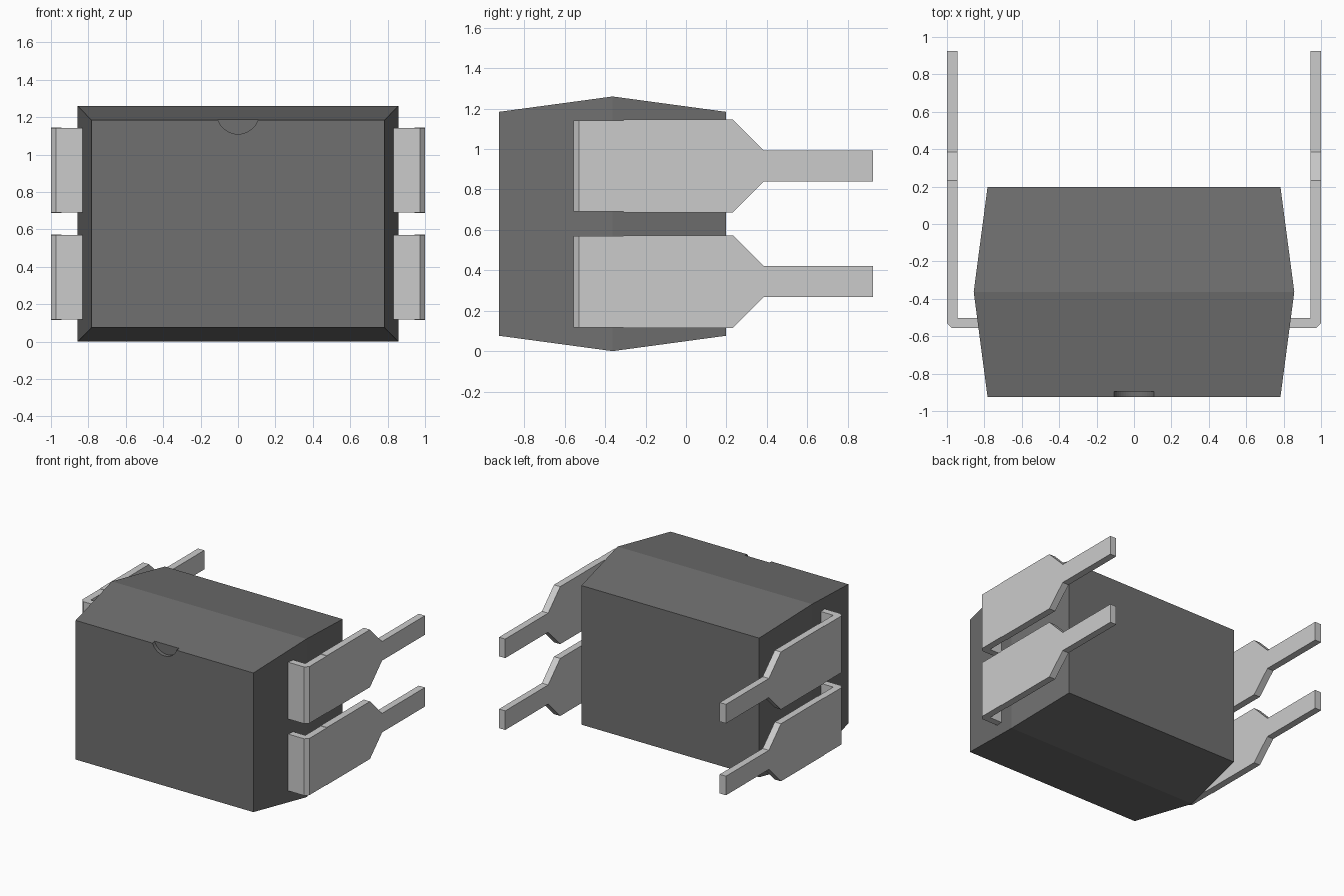
import bpy, bmesh, math

if "Cube" in bpy.data.objects:
    bpy.data.objects.remove(bpy.data.objects["Cube"])

MID_Z = 0.63
dark = bpy.data.materials.new("dark_plastic")
dark.diffuse_color = (0.16, 0.16, 0.16, 1)
dark.use_nodes = True
dark.node_tree.nodes["Principled BSDF"].inputs["Base Color"].default_value = dark.diffuse_color


def loft(name, rings):
    """Join equal-sized rings of points into a closed solid."""
    bm = bmesh.new()
    loops = [[bm.verts.new(p) for p in ring] for ring in rings]
    n = len(loops[0])
    for a, b in zip(loops, loops[1:]):
        for i in range(n):
            j = (i + 1) % n
            bm.faces.new((a[i], a[j], b[j], b[i]))
    bm.faces.new(loops[0])
    bm.faces.new(loops[-1])
    bmesh.ops.remove_doubles(bm, verts=bm.verts, dist=1e-5)
    bmesh.ops.recalc_face_normals(bm, faces=bm.faces)
    mesh = bpy.data.meshes.new(name)
    bm.to_mesh(mesh)
    bm.free()
    obj = bpy.data.objects.new(name, mesh)
    bpy.context.collection.objects.link(obj)
    return obj


# Package body: rectangular sections along y, widest at the parting line
def section(y, hx, hz):
    return [(sx * hx, y, MID_Z + sz * hz) for sx, sz in ((-1, -1), (1, -1), (1, 1), (-1, 1))]


body = loft("package_body", [section(-0.925, 0.783, 0.554),
                             section(-0.363, 0.857, 0.63),
                             section(0.198, 0.783, 0.554)])
body.data.materials.append(dark)

# Orientation notch cut into the top edge of the front face
bpy.ops.mesh.primitive_cylinder_add(vertices=48, radius=0.113, depth=0.2,
                                    location=(0, -0.995, 1.223),
                                    rotation=(math.pi / 2, 0, 0))
cutter = bpy.context.object
cutter.name = "notch_cutter"
cutter.hide_render = True
mod = body.modifiers.new("notch", "BOOLEAN")
mod.operation = "DIFFERENCE"
mod.solver = "EXACT"
mod.object = cutter
bpy.context.view_layer.objects.active = body
bpy.ops.object.modifier_apply(modifier=mod.name)
bpy.data.objects.remove(cutter)

# Bent lead stations: outer x, outer y, inner x, inner y, half width
LEAD = [
    (0.80, -0.557, 0.80, -0.503, 0.226),
    (0.973, -0.557, 0.945, -0.503, 0.226),
    (1.0, -0.53, 0.945, -0.503, 0.226),
    (1.0, -0.31, 0.945, -0.31, 0.226),
    (1.0, -0.309, 0.945, -0.309, 0.229),
    (1.0, 0.233, 0.945, 0.233, 0.229),
    (1.0, 0.385, 0.945, 0.385, 0.076),
    (1.0, 0.925, 0.945, 0.925, 0.076),
]


def lead(name, side, z):
    return loft(name, [[(side * ox, oy, z - h), (side * ix, iy, z - h),
                        (side * ix, iy, z + h), (side * ox, oy, z + h)]
                       for ox, oy, ix, iy, h in LEAD])


# Two leads on each side
for side, side_name in ((-1, "left"), (1, "right")):
    for dz, row in ((-0.286, "lower"), (0.286, "upper")):
        lead(f"lead_{side_name}_{row}", side, MID_Z + dz)
